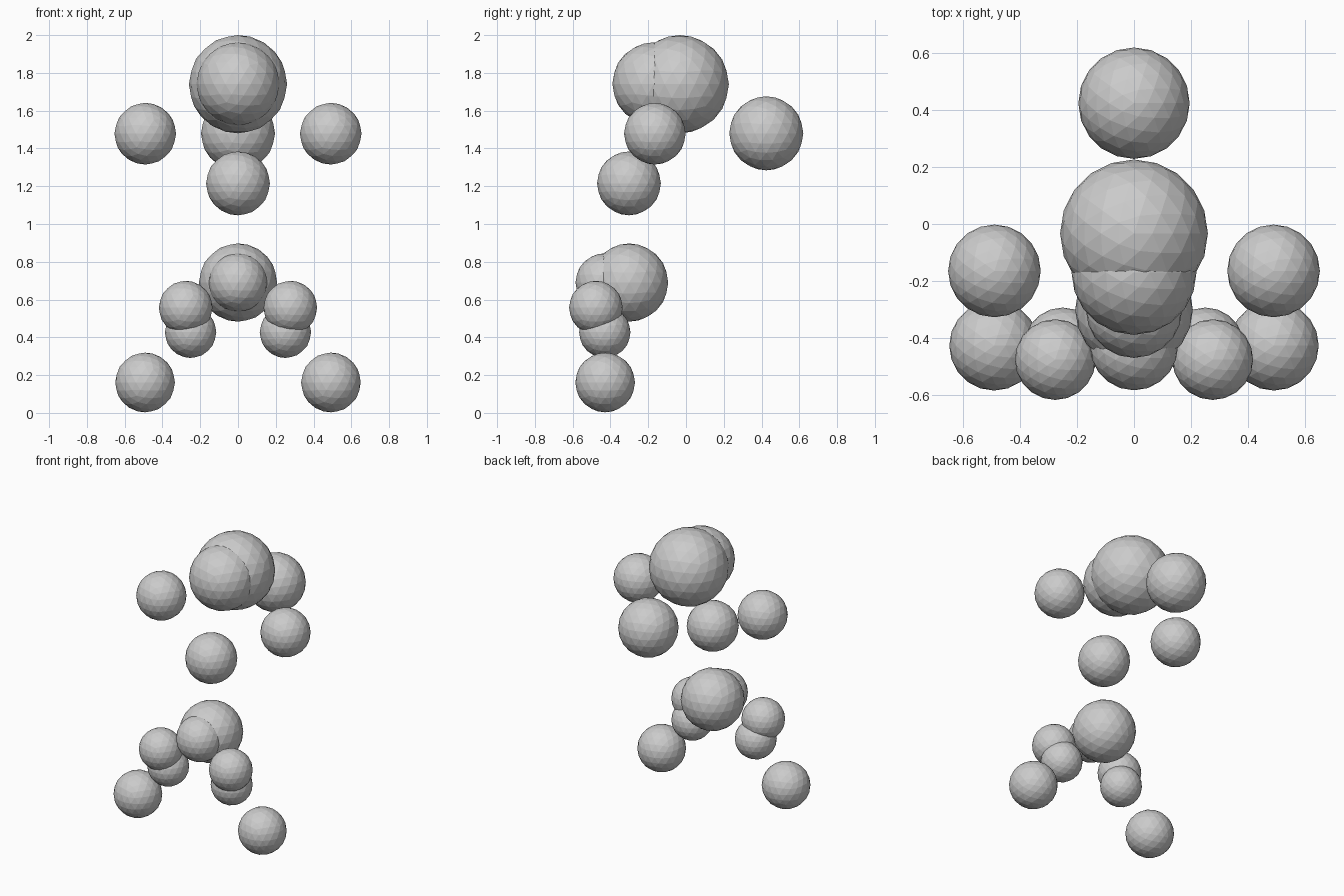
import bpy

if "Cube" in bpy.data.objects:
    bpy.data.objects.remove(bpy.data.objects["Cube"])


def ball(name, x, y, z, r):
    bpy.ops.mesh.primitive_ico_sphere_add(subdivisions=3, radius=r, location=(x, y, z))
    bpy.context.object.name = name


def pair(name, x, y, z, r):
    ball(name + "_left", -x, y, z, r)
    ball(name + "_right", x, y, z, r)


# Upper cluster: large ball with front bulge, rear ball and one hanging below
ball("upper_head", 0, -0.033, 1.74, 0.26)
ball("upper_face", 0, -0.17, 1.742, 0.22)
ball("rear_ball", 0, 0.425, 1.48, 0.196)
ball("middle_ball", 0, -0.302, 1.215, 0.169)
pair("upper_side_ball", 0.491, -0.165, 1.478, 0.163)

# Lower cluster: smaller ball with front bulge
ball("lower_body", 0, -0.301, 0.69, 0.207)
ball("lower_face", 0, -0.43, 0.69, 0.155)

# Paired lower balls and feet
pair("hand", 0.277, -0.477, 0.557, 0.142)
pair("knee", 0.251, -0.43, 0.427, 0.136)
pair("foot", 0.492, -0.428, 0.161, 0.158)
